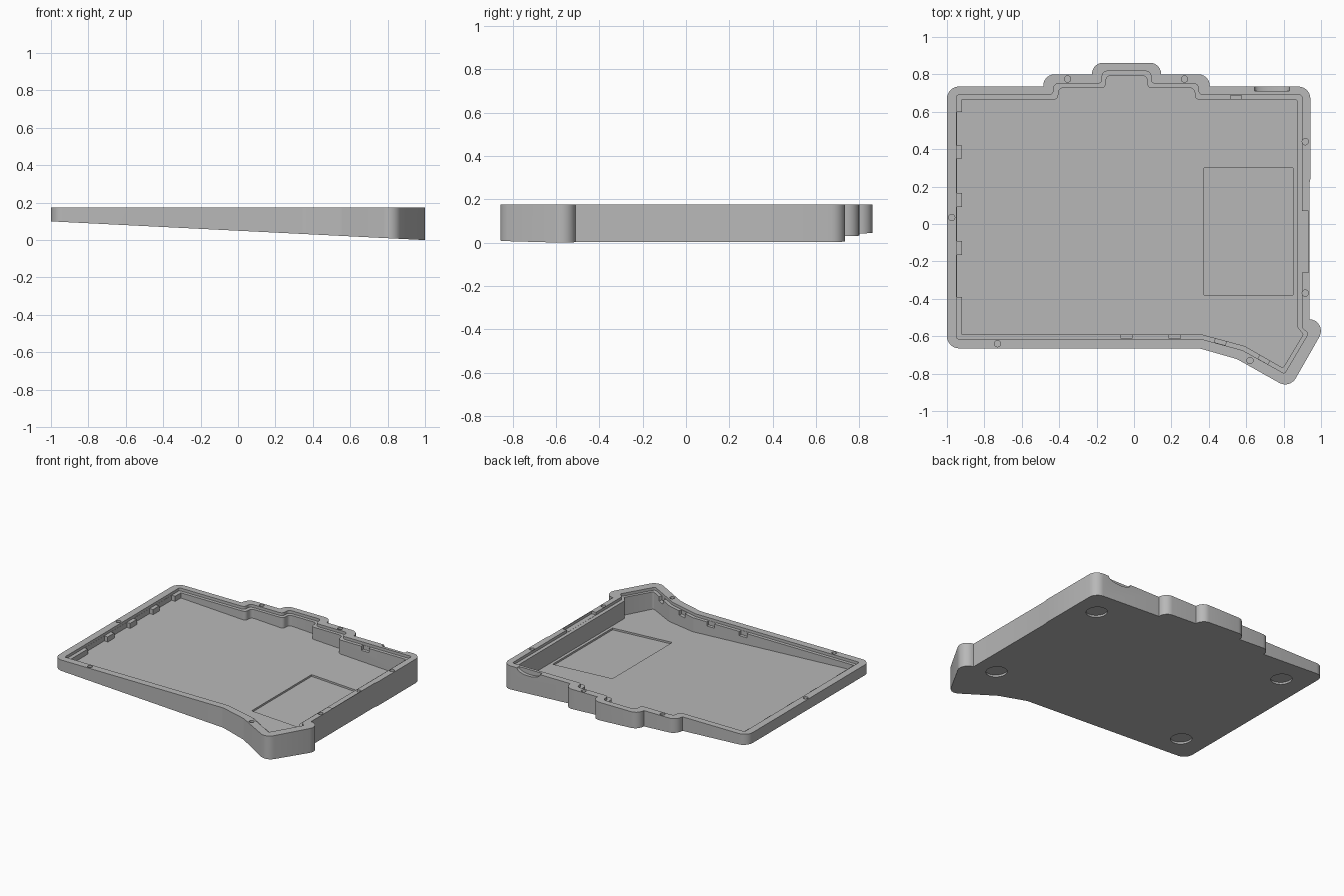
import bpy
import bmesh
import math
from mathutils import Vector

cube = bpy.data.objects.get("Cube")
if cube:
    bpy.data.objects.remove(cube, do_unlink=True)

TOP = 0.175
LEDGE = 0.155
FLOOR = 0.022

grey = bpy.data.materials.new("case_grey")
grey.use_nodes = True
colour = (0.48, 0.48, 0.48, 1)
grey.diffuse_color = colour
grey.node_tree.nodes["Principled BSDF"].inputs["Base Color"].default_value = colour


def under(x, offset=0.0):
    """Height of the sloping underside, plus an offset."""
    return 0.05 - 0.05 * x + offset


def rounded(corners, steps=7):
    """Turn (x, y, radius) corners into a polygon with filleted corners."""
    out = []
    n = len(corners)
    for i, (x, y, r) in enumerate(corners):
        p = Vector((x, y))
        if r == 0:
            out.append(p)
            continue
        a = (Vector(corners[i - 1][:2]) - p).normalized()
        b = (Vector(corners[(i + 1) % n][:2]) - p).normalized()
        half = a.angle(b) / 2
        centre = p + (a + b).normalized() * (r / math.sin(half))
        start = p + a * (r / math.tan(half)) - centre
        end = p + b * (r / math.tan(half)) - centre
        sweep = math.atan2(start.x * end.y - start.y * end.x, start.dot(end))
        for k in range(steps + 1):
            t = sweep * k / steps
            c, s = math.cos(t), math.sin(t)
            out.append(centre + Vector((start.x * c - start.y * s,
                                        start.x * s + start.y * c)))
    return out


def prism(name, outline, low, high):
    """Upright prism whose ends follow the height functions low and high."""
    bm = bmesh.new()
    bottom = [bm.verts.new((p.x, p.y, low(p.x))) for p in outline]
    top = [bm.verts.new((p.x, p.y, high(p.x))) for p in outline]
    bm.faces.new(bottom)
    bm.faces.new(top)
    for i in range(len(outline)):
        j = (i + 1) % len(outline)
        bm.faces.new((bottom[i], bottom[j], top[j], top[i]))
    bmesh.ops.recalc_face_normals(bm, faces=bm.faces)
    mesh = bpy.data.meshes.new(name)
    bm.to_mesh(mesh)
    bm.free()
    mesh.materials.append(grey)
    obj = bpy.data.objects.new(name, mesh)
    bpy.context.collection.objects.link(obj)
    return obj


def circle(x, y, r, n, squash=1.0):
    return [Vector((x + r * math.cos(math.tau * k / n),
                    y + r * squash * math.sin(math.tau * k / n))) for k in range(n)]


def bar(x, y, length, width, angle=0.0):
    """Rectangle outline centred on x, y."""
    u = Vector((math.cos(angle), math.sin(angle))) * length / 2
    v = Vector((-math.sin(angle), math.cos(angle))) * width / 2
    c = Vector((x, y))
    return [c - u - v, c + u - v, c + u + v, c - u + v]


def above(x):
    return 0.3


def at(z):
    return lambda x: z


def carve(body, cutter):
    mod = body.modifiers.new("cut", 'BOOLEAN')
    mod.operation = 'DIFFERENCE'
    mod.solver = 'EXACT'
    mod.object = cutter
    bpy.context.view_layer.objects.active = body
    bpy.ops.object.modifier_apply(modifier=mod.name)
    bpy.data.objects.remove(cutter, do_unlink=True)


# Outer wedge-shaped shell
R = 0.065
shell = [(-1, -0.665, R), (0.35, -0.665, 0.1), (0.55, -0.722, 0.1), (0.833, -0.881, R),
         (1.045, -0.509, 0.063), (0.937, -0.509, 0), (0.937, 0.21, 0), (0.943, 0.24, 0),
         (0.943, 0.735, R), (0.405, 0.735, 0), (0.405, 0.8, 0.06), (0.145, 0.8, 0),
         (0.145, 0.862, 0.06), (-0.225, 0.862, 0.06), (-0.225, 0.8, 0),
         (-0.485, 0.8, 0.06), (-0.485, 0.735, 0), (-1, 0.735, R)]
case = prism("tray_case", rounded(shell), under, at(TOP))

# Shallow step inside the rim
S = 0.025
rebate = [(-0.948, -0.614, 0.01), (0.355, -0.614, 0.05), (0.58, -0.675, 0.05),
          (0.805, -0.8, 0.012), (0.932, -0.585, 0.012), (0.898, -0.555, 0.02),
          (0.898, 0.689, 0.012), (0.345, 0.689, S), (0.345, 0.75, S), (0.09, 0.75, S),
          (0.09, 0.817, S), (-0.17, 0.817, S), (-0.17, 0.75, S), (-0.43, 0.75, S),
          (-0.43, 0.689, S), (-0.948, 0.689, 0.01)]
carve(case, prism("rim_cutter", rounded(rebate), at(LEDGE), above))

# Main cavity, leaving support tabs along one side wall
cavity = [(-0.92, -0.59, 0), (0.36, -0.59, 0.05), (0.59, -0.652, 0.05),
          (0.797, -0.77, 0.012), (0.905, -0.59, 0.012), (0.872, -0.55, 0.02),
          (0.872, 0.665, 0.012), (0.325, 0.665, S), (0.325, 0.727, S), (0.07, 0.727, S),
          (0.07, 0.793, S), (-0.15, 0.793, S), (-0.15, 0.727, S), (-0.405, 0.727, S),
          (-0.405, 0.665, S), (-0.92, 0.665, 0)]
for high, low in ((0.6, 0.42), (0.35, 0.165), (0.09, -0.09), (-0.165, -0.39)):
    cavity += [(-0.92, high, 0), (-0.947, high, 0), (-0.947, low, 0), (-0.92, low, 0)]
carve(case, prism("cavity_cutter", rounded(cavity), lambda x: under(x, FLOOR), above))

# Rectangular pocket in the floor
carve(case, prism("pocket_cutter", bar(0.6125, -0.04, 0.475, 0.68),
                  lambda x: under(x, FLOOR - 0.013), lambda x: under(x, FLOOR + 0.05)))

# Clip notches in the ledge
notches = [(-0.04, -0.597, 0), (0.218, -0.597, 0), (0.545, 0.672, 0),
           (0.463, -0.626, -0.26), (0.697, -0.722, -0.52)]
for x, y, angle in notches:
    carve(case, prism("notch_cutter", bar(x, y, 0.06, 0.03, angle), at(0.125), above))

# Long relief on the side rim
carve(case, prism("relief_cutter", bar(0.908, -0.095, 0.05, 0.33), at(LEDGE + 0.001), above))

# Screw holes in the rim
screws = [(-0.355, 0.775), (0.27, 0.775), (0.916, 0.44), (0.916, -0.37),
          (0.62, -0.73), (-0.73, -0.64), (-0.975, 0.035)]
for x, y in screws:
    carve(case, prism("screw_cutter", circle(x, y, 0.017, 16), at(0.14), above))

# Round foot recesses in the underside
for x in (-0.8, 0.77):
    for y in (-0.475, 0.54):
        carve(case, prism("foot_cutter", circle(x, y, 0.07, 40),
                          lambda x: under(x, -0.1), lambda x: under(x, 0.014)))

# Curved port scoop on the back rim
scoop = prism("scoop_cutter", circle(0, 0, 0.0925, 40, 0.38), at(0), at(0.1))
scoop.rotation_euler.x = math.pi / 2
scoop.location = (0.738, 0.81, TOP)
bpy.context.view_layer.update()
carve(case, scoop)

bpy.ops.object.select_all(action='DESELECT')
case.select_set(True)
bpy.context.view_layer.objects.active = case
bpy.ops.object.shade_smooth_by_angle(angle=math.radians(30))
